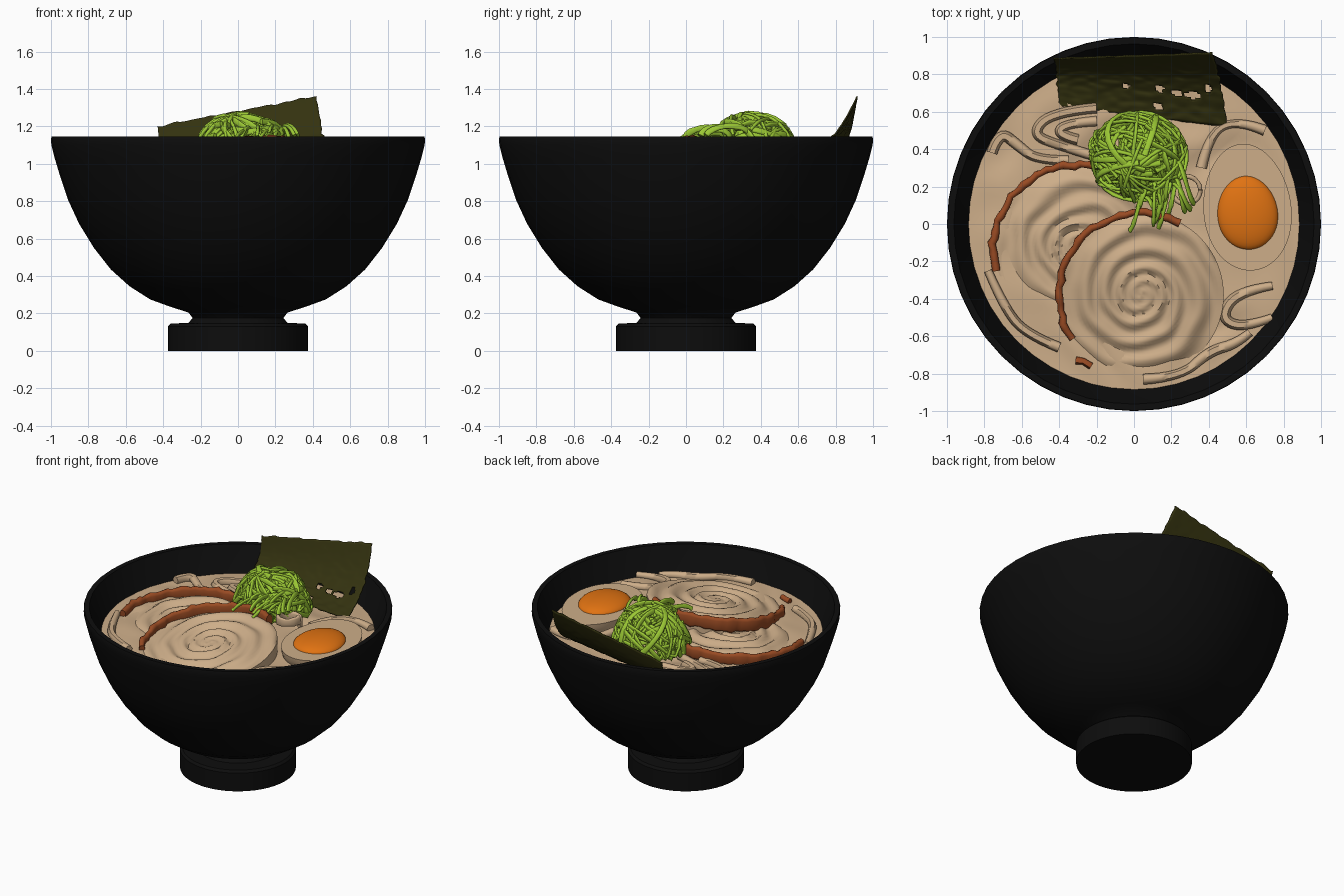
import bpy, bmesh, math, random
from mathutils import Vector, noise

random.seed(4)
cube = bpy.data.objects.get("Cube")
if cube:
    bpy.data.objects.remove(cube)


def material(name, rgb, rough=0.6):
    m = bpy.data.materials.new(name)
    m.use_nodes = True
    m.diffuse_color = (*rgb, 1)
    node = m.node_tree.nodes["Principled BSDF"]
    node.inputs["Base Color"].default_value = (*rgb, 1)
    node.inputs["Roughness"].default_value = rough
    return m


BLACK = material("black_lacquer", (0.004, 0.004, 0.004))
RED = material("red_rim", (0.29, 0.004, 0.02))
BEIGE = material("beige_broth", (0.61, 0.42, 0.25))
BROWN = material("brown_crust", (0.32, 0.07, 0.017))
GREEN = material("scallion_green", (0.33, 0.58, 0.035))
ORANGE = material("yolk_orange", (0.75, 0.17, 0.006))
OLIVE = material("seaweed_olive", (0.034, 0.032, 0.005))


def finish(name, mesh, mats, angle=40):
    """Link a mesh as an object with materials and smooth shading."""
    obj = bpy.data.objects.new(name, mesh)
    bpy.context.collection.objects.link(obj)
    mesh.materials.clear()
    for m in mats:
        mesh.materials.append(m)
    bpy.ops.object.select_all(action="DESELECT")
    obj.select_set(True)
    bpy.context.view_layer.objects.active = obj
    bpy.ops.object.shade_smooth_by_angle(angle=math.radians(angle))
    return obj


def from_bmesh(name, bm, mats, angle=40):
    bmesh.ops.recalc_face_normals(bm, faces=bm.faces)
    mesh = bpy.data.meshes.new(name)
    bm.to_mesh(mesh)
    bm.free()
    return finish(name, mesh, mats, angle)


def disc(name, center, radius, rings, segs, height, mat, skirt):
    """Round sheet shaped by height(x, y), with a skirt hanging from its edge."""
    bm = bmesh.new()
    cx, cy = center
    mid = bm.verts.new((cx, cy, height(cx, cy)))
    prev = None
    for i in range(1, rings + 2):
        r = radius * min(i, rings) / rings
        drop = skirt if i > rings else 0
        row = []
        for j in range(segs):
            a = math.tau * j / segs
            x, y = cx + r * math.cos(a), cy + r * math.sin(a)
            row.append(bm.verts.new((x, y, height(x, y) - drop)))
        for j in range(segs):
            k = (j + 1) % segs
            if prev:
                bm.faces.new((prev[j], row[j], row[k], prev[k]))
            else:
                bm.faces.new((mid, row[j], row[k]))
        prev = row
    return from_bmesh(name, bm, [mat], 60)


def strands(name, paths, mat, width, tall=0.0, kind="POLY", twist="MINIMUM"):
    """Rounded ribbons along paths, turned into one mesh."""
    cu = bpy.data.curves.new(name, "CURVE")
    cu.dimensions = "3D"
    cu.twist_mode = twist
    cu.bevel_depth, cu.extrude = width, tall
    cu.bevel_resolution, cu.resolution_u = 1, 6
    cu.use_fill_caps = True
    for pts in paths:
        sp = cu.splines.new(kind)
        sp.points.add(len(pts) - 1)
        for p, q in zip(sp.points, pts):
            p.co = (*q, 1)
            p.radius = random.uniform(0.8, 1.15)
        if kind == "NURBS":
            sp.order_u = 3
            sp.use_endpoint_u = True
    tmp = bpy.data.objects.new(name + "_path", cu)
    bpy.context.collection.objects.link(tmp)
    mesh = bpy.data.meshes.new_from_object(
        tmp.evaluated_get(bpy.context.evaluated_depsgraph_get()))
    bpy.data.objects.remove(tmp)
    return finish(name, mesh, [mat], 60)


# Bowl: one turned profile from foot to inside floor, red on the lip
profile = [(0, 0), (0.375, 0), (0.375, 0.13), (0.36, 0.145), (0.265, 0.15), (0.242, 0.175),
           (0.265, 0.205), (0.36, 0.235), (0.47, 0.275), (0.58, 0.345), (0.68, 0.435),
           (0.77, 0.55), (0.85, 0.68), (0.91, 0.81), (0.95, 0.93), (0.98, 1.03), (0.998, 1.1),
           (1.0, 1.132), (0.997, 1.145), (0.963, 1.145), (0.955, 1.125), (0.88, 0.96),
           (0.7, 0.6), (0.45, 0.4), (0, 0.33)]
bm = bmesh.new()
ring = [bm.verts.new((r, 0, z)) for r, z in profile]
edges = [bm.edges.new(pair) for pair in zip(ring, ring[1:])]
bmesh.ops.spin(bm, geom=ring + edges, cent=(0, 0, 0), axis=(0, 0, 1),
               angle=math.tau, steps=48, use_merge=True)
bmesh.ops.remove_doubles(bm, verts=bm.verts, dist=0.0005)
for f in bm.faces:
    f.material_index = int(f.calc_center_median().z > 1.132)
from_bmesh("bowl", bm, [BLACK, RED])


# Broth: rippled surface
def broth_height(x, y):
    n = noise.noise(Vector((x * 2, y * 2, 0.3)))
    ripple = math.sin(9 * n + 7 * math.hypot(x + 0.1, y + 0.1))
    return 0.97 + 0.012 * ripple * min(1, (0.9 - math.hypot(x, y)) * 6)


disc("broth", (0, 0), 0.89, 40, 96, broth_height, BEIGE, 0.02)


# Meat slices: tilted rounds with spiral folds and a brown crust on one side
def slice_height(cx, cy, z, slope_x, slope_y, radius):
    def height(x, y):
        dx, dy = x - cx, y - cy
        r = math.hypot(dx, dy)
        swirl = 5.5 * math.log(r + 0.15) * 2 + math.atan2(dy, dx)
        wobble = noise.noise(Vector((x * 6, y * 6, z)))
        fold = 0.014 * math.sin(swirl * 2 + 1.5 * wobble) * min(1, r * 8)
        edge = 0.03 * (r / radius) ** 6
        return z + slope_x * dx + slope_y * dy + fold - edge
    return height


slices = [("front", (0.04, -0.38), 0.44, 1.045, 0.04, 0.17, 62, 212, 0.03),
          ("back", (-0.3, -0.14), 0.455, 1.0, 0.01, 0.07, 62, 194, 0.024)]
for label, c, r, z, sx, sy, start, end, tall in slices:
    h = slice_height(*c, z, sx, sy, r)
    disc(label + "_meat_slice", c, r, 26, 80, h, BEIGE, 0.09)
    path = []
    for i in range(36):
        a = math.radians(start + (end - start) * i / 35)
        rr = r + random.uniform(-0.008, 0.008)
        x, y = c[0] + rr * math.cos(a), c[1] + rr * math.sin(a)
        level = z + sx * (x - c[0]) + sy * (y - c[1])
        path.append((x, y, level - tall + 0.008))
    strands(label + "_meat_crust", [path], BROWN, 0.02, tall, twist="Z_UP")
strands("crust_crumb", [[(-0.31, -0.73, 0.985), (-0.27, -0.735, 0.99), (-0.23, -0.76, 0.985)]],
        BROWN, 0.022)

# Noodles lying on the broth
flat_paths = [
    [(-0.76, 0.38), (-0.72, 0.5), (-0.62, 0.42), (-0.52, 0.34), (-0.35, 0.34)],
    [(-0.2, 0.62), (-0.44, 0.6), (-0.55, 0.48), (-0.4, 0.42), (-0.2, 0.36)],
    [(-0.2, 0.55), (-0.36, 0.54), (-0.42, 0.48), (-0.3, 0.45)],
    [(0.74, -0.33), (0.55, -0.36), (0.46, -0.5), (0.58, -0.56), (0.74, -0.5)],
    [(0.05, -0.83), (0.25, -0.82), (0.4, -0.68), (0.55, -0.64), (0.62, -0.58)],
    [(-0.78, -0.25), (-0.68, -0.48), (-0.55, -0.6), (-0.4, -0.66)],
    [(0.36, 0.3), (0.4, 0.48), (0.55, 0.56), (0.7, 0.5)],
]
strands("noodles", [[(x, y, 0.985) for x, y in p] for p in flat_paths], BEIGE, 0.026, kind="NURBS")
curl = [(0.28 + 0.075 * math.cos(a / 3), 0.18 + 0.075 * math.sin(a / 3), 1.04 + a * 0.002)
        for a in range(20)]
strands("noodle_curl", [curl], BEIGE, 0.012, 0.02, twist="Z_UP")

# Halved egg: flattened dome with the yolk raised in the cut
for name, loc, size, top, mat in [
        ("egg_white", (0.605, 0.09, 1.035), (0.235, 0.34, 0.2), 0.0, BEIGE),
        ("egg_yolk", (0.607, 0.06, 1.03), (0.162, 0.198, 0.055), 1.0, ORANGE)]:
    bm = bmesh.new()
    bmesh.ops.create_uvsphere(bm, u_segments=48, v_segments=20, radius=1)
    for v in bm.verts:
        v.co.z = min(v.co.z, top)
        taper = 1 - 0.06 * v.co.y
        v.co = (v.co.x * size[0] * taper, v.co.y * size[1], v.co.z * size[2])
    obj = from_bmesh(name, bm, [mat])
    obj.location = loc
    obj.rotation_euler.z = math.radians(6)

# Scallion heap: random arcs wrapped over a dome, plus a trailing tail
paths = []
for i in range(75):
    axis = Vector((random.gauss(0, 1), random.gauss(0, 1), random.gauss(0, 0.7))).normalized()
    u = axis.orthogonal().normalized()
    w = axis.cross(u)
    d = random.uniform(-0.6, 0.6)
    start, span = random.uniform(0, 6), random.uniform(2.5, 4.5)
    shell = random.uniform(0.78, 1.0)
    arc = []
    for k in range(18):
        a = start + span * k / 17
        p = (axis * d + (u * math.cos(a) + w * math.sin(a)) * math.sqrt(1 - d * d)) * shell
        arc.append((0.02 + 0.26 * p.x + 0.03 * p.z, 0.36 + 0.235 * p.y - 0.04 * p.z,
                    1.0 + 0.275 * abs(p.z)))
    paths.append(arc)
for i in range(16):
    x, y = random.uniform(0.06, 0.24), random.uniform(0.08, 0.24)
    lean, turn = random.uniform(-0.05, 0.05), random.uniform(0.06, 0.13)
    paths.append([(x + lean * k / 5, y + turn * math.cos(k / 3.5),
                   1.1 + 0.05 * math.sin(k / 3.2) + 0.0035 * i) for k in range(11)])
strands("scallions", paths, GREEN, 0.009, 0.008)

# Seaweed sheet: curved ragged grid with dark blotches and small holes
low_l, low_r = Vector((-0.4, 0.63, 0.97)), Vector((0.5, 0.52, 0.99))
top_l, top_r = Vector((-0.43, 0.885, 1.2)), Vector((0.42, 0.915, 1.36))
blots = [(0.4, 0.74, 0.16, 0.11), (0.27, 0.68, 0.13, 0.1), (0.52, 0.66, 0.08, 0.09),
         (0.12, 0.72, 0.05, 0.06), (0.84, 0.6, 0.06, 0.06), (0.7, 0.52, 0.035, 0.05)]
holes = [(0.42, 0.36, 0.022, 0.035), (0.62, 0.36, 0.026, 0.05), (0.72, 0.32, 0.03, 0.04),
         (0.82, 0.3, 0.05, 0.045), (0.92, 0.4, 0.022, 0.05), (0.6, 0.14, 0.03, 0.04)]


def inside(spots, s, t):
    n = 0.5 * noise.noise(Vector((s * 18, t * 14, 2)))
    return any(((s - a) / ra) ** 2 + ((t - b) / rb) ** 2 + n < 1 for a, b, ra, rb in spots)


bm = bmesh.new()
NX, NY = 72, 40
grid = []
for j in range(NY + 1):
    for i in range(NX + 1):
        s, t = i / NX, j / NY
        p = low_l.lerp(low_r, s).lerp(top_l.lerp(top_r, s), t)
        sag = math.sin(math.pi * t)
        p += Vector((0, 0.045 * sag, -0.05 * sag))
        rag = 0.012 * noise.noise(Vector((s * 14, t * 14, 5)))
        p += Vector((rag, 0.3 * rag, rag))
        grid.append(bm.verts.new(p))
for j in range(NY):
    for i in range(NX):
        s, t = (i + 0.5) / NX, (j + 0.5) / NY
        if inside(holes, s, t):
            continue
        a = j * (NX + 1) + i
        f = bm.faces.new((grid[a], grid[a + 1], grid[a + NX + 2], grid[a + NX + 1]))
        f.material_index = int(inside(blots, s, t))
sheet = from_bmesh("seaweed_sheet", bm, [OLIVE, BLACK], 60)
solid = sheet.modifiers.new("thickness", "SOLIDIFY")
solid.thickness = 0.008
solid.offset = 0
